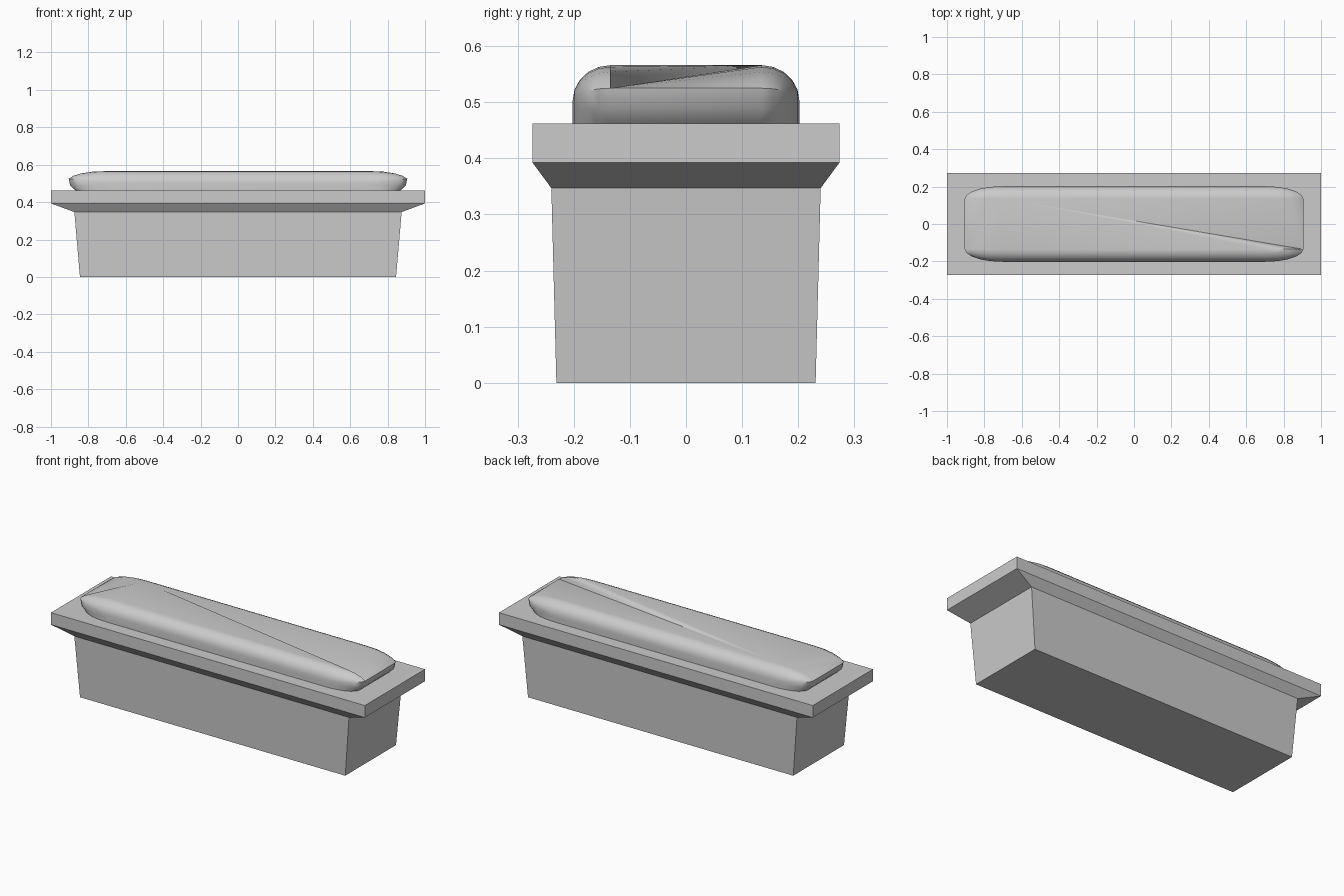
import bpy, bmesh
from math import sin, cos, radians

if "Cube" in bpy.data.objects:
    bpy.data.objects.remove(bpy.data.objects["Cube"])


def finish(bm, name):
    bmesh.ops.remove_doubles(bm, verts=bm.verts, dist=0.0005)
    bmesh.ops.recalc_face_normals(bm, faces=bm.faces)
    mesh = bpy.data.meshes.new(name)
    bm.to_mesh(mesh)
    bm.free()
    obj = bpy.data.objects.new(name, mesh)
    bpy.context.collection.objects.link(obj)
    return obj


def bridge(bm, a, b, skip=()):
    n = len(a)
    for i in range(n):
        if i not in skip:
            j = (i + 1) % n
            bm.faces.new((a[i], a[j], b[j], b[i]))


# Tapered box with a flared rim: half width, half depth, height
bm = bmesh.new()
levels = [(0.845, 0.231, 0), (0.875, 0.24, 0.347),
          (1.0, 0.274, 0.393), (1.0, 0.274, 0.462)]
rings = [[bm.verts.new((sx * x, sy * y, z))
          for sx, sy in ((-1, -1), (1, -1), (1, 1), (-1, 1))] for x, y, z in levels]
for a, b in zip(rings, rings[1:]):
    bridge(bm, a, b)
bm.faces.new(rings[0])
bm.faces.new(rings[-1])
finish(bm, "planter_box")

# Rounded filling: end profile in x/z, shrunk towards the long sides
end = [(0.868, 0.462), (0.897, 0.488), (0.905, 0.525), (0.88, 0.541),
       (0.836, 0.554), (0.775, 0.563), (0.70, 0.566)]
MID = 0.503
profile = end + [(-x, z) for x, z in reversed(end)]
bm = bmesh.new()


def ring(side, t):
    verts = []
    for x, z in profile:
        s = 1 if x > 0 else -1
        px = s * (0.70 + (abs(x) - 0.70) * cos(t))
        pz = MID + (z - MID) * cos(t) if z > MID else z
        verts.append(bm.verts.new((px, side * (0.135 + 0.067 * sin(t)), pz)))
    return verts


angles = [radians(a) for a in (0, 18, 36, 54, 72, 90)]
front = [ring(-1, t) for t in angles]
back = [ring(1, t) for t in angles]
for side in (front, back):
    for a, b in zip(side, side[1:]):
        bridge(bm, a, b)
    bm.faces.new(side[-1])

# Ends and underside, then the unevenly creased top
A, B = front[0], back[0]
bridge(bm, A, B, skip=range(2, 11))
for i in range(2, 11):
    bm.faces.new((A[i], A[i + 1], B[7]))
    corner = A[2] if i < 7 else A[11]
    bm.faces.new((corner, B[i + 1], B[i]))
# Link the fan's two halves
bmesh.ops.dissolve_degenerate(bm, edges=bm.edges, dist=0.0005)
filling = finish(bm, "rounded_filling")

bpy.context.view_layer.objects.active = filling
filling.select_set(True)
bpy.ops.object.shade_smooth_by_angle(angle=radians(40))
